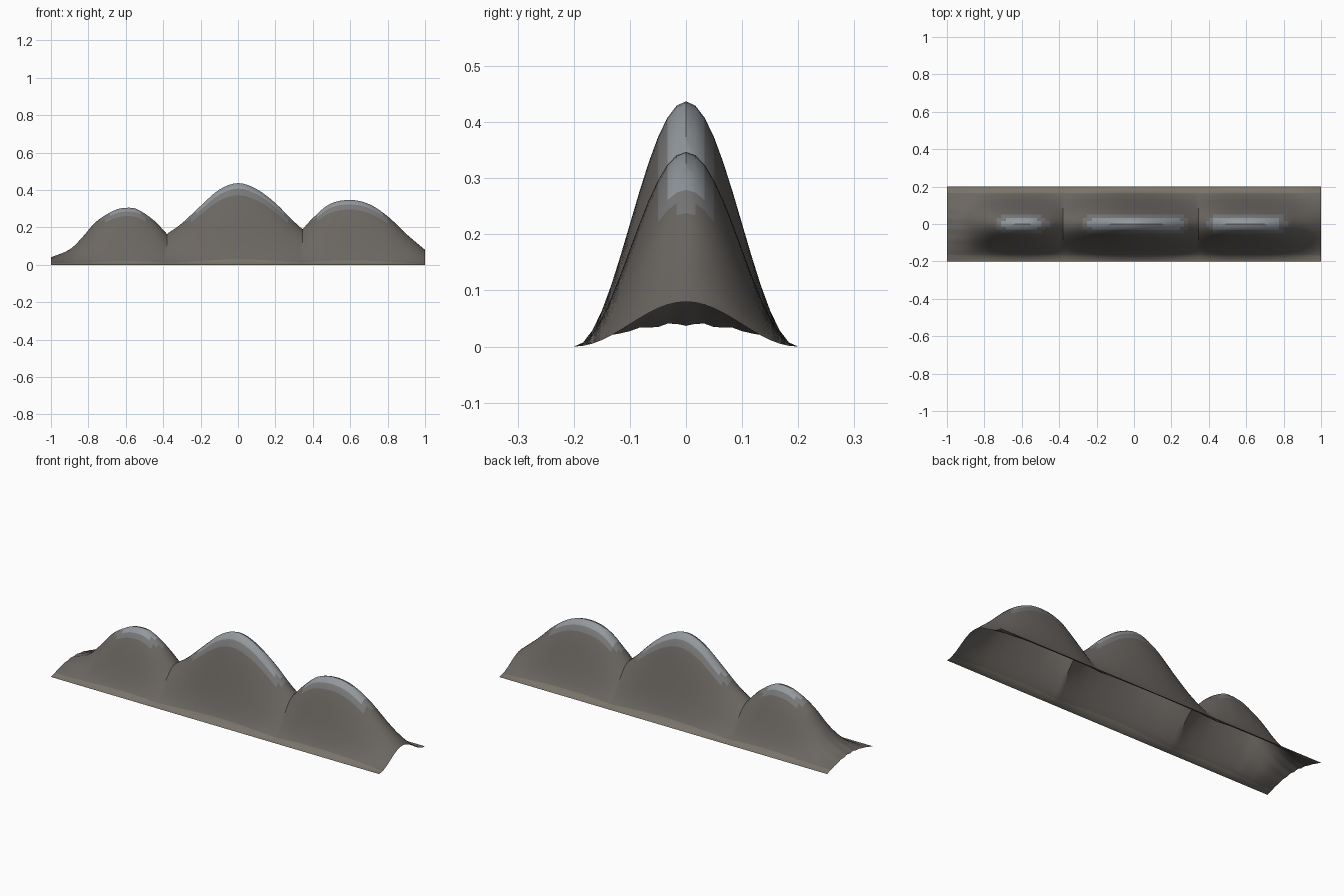
import bpy, bmesh, math

if "Cube" in bpy.data.objects:
    bpy.data.objects.remove(bpy.data.objects["Cube"])

# Ridge line (x, z) of each hill; neighbours meet in a sharp valley
HILLS = [
    [(-1, .04), (-.9, .083), (-.83, .15), (-.76, .23), (-.66, .292), (-.6, .305),
     (-.54, .298), (-.45, .238), (-.38, .165)],
    [(-.38, .165), (-.3, .222), (-.2, .315), (-.1, .402), (0, .437), (.1, .405),
     (.2, .33), (.29, .24), (.345, .19)],
    [(.345, .19), (.4, .25), (.49, .325), (.6, .347), (.7, .325), (.8, .26),
     (.9, .165), (1, .08)],
]
WIDTH, ROWS, STEPS = 0.4, 24, 4


def smooth_line(pts):
    """Curve through the points, with tangents taken from the neighbours."""
    def slope(i):
        a, b = pts[max(i - 1, 0)], pts[min(i + 1, len(pts) - 1)]
        return (b[1] - a[1]) / (b[0] - a[0])
    out = []
    for i in range(len(pts) - 1):
        (x0, z0), (x1, z1) = pts[i], pts[i + 1]
        d = x1 - x0
        for k in range(STEPS):
            t = k / STEPS
            z = ((2*t**3 - 3*t**2 + 1) * z0 + (t**3 - 2*t**2 + t) * d * slope(i)
                 + (3*t**2 - 2*t**3) * z1 + (t**3 - t**2) * d * slope(i + 1))
            out.append((x0 + d * t, z))
    return out


ridge = [p for hill in HILLS for p in smooth_line(hill)] + [HILLS[-1][-1]]


def height(x, y, top):
    """Bell-shaped cross-section, flatter and lumpy towards the left end."""
    bell = 0.5 + 0.5 * math.cos(2 * math.pi * y / WIDTH)
    end = max(0, (-x - 0.8) / 0.2)
    return top * bell ** (1 - 0.5 * end) - 0.003 * end * bell * math.cos(y * 115)


def material(name, *rgb):
    m = bpy.data.materials.new(name)
    m.diffuse_color = (*rgb, 1)
    m.use_nodes = True
    m.node_tree.nodes["Principled BSDF"].inputs["Base Color"].default_value = m.diffuse_color
    return m


def tone(c):
    """Earthy foot, dark slopes, pale crest."""
    if abs(c.y) > 0.165:
        return 1
    if c.z > 0.24 and abs(c.y) < 0.052:
        return 3 if abs(c.y) < 0.034 and c.z > 0.27 else 2
    return 0


# Hill range: one open sheet
bm = bmesh.new()
cols = []
for x, top in ridge:
    col = []
    for j in range(ROWS + 1):
        y = WIDTH * (j / ROWS - 0.5)
        col.append(bm.verts.new((x, y, max(0, height(x, y, top)))))
    cols.append(col)
for a, b in zip(cols, cols[1:]):
    for j in range(ROWS):
        f = bm.faces.new((a[j], b[j], b[j + 1], a[j + 1]))
        f.material_index = tone(f.calc_center_median())
mesh = bpy.data.meshes.new("hill_range")
bm.to_mesh(mesh)
bm.free()
for m in (material("slope_rock", .145, .132, .12), material("foot_earth", .19, .175, .145),
          material("upper_rock", .19, .19, .19), material("crest_rock", .29, .315, .335)):
    mesh.materials.append(m)
obj = bpy.data.objects.new("hill_range", mesh)
bpy.context.collection.objects.link(obj)
bpy.context.view_layer.objects.active = obj
obj.select_set(True)
bpy.ops.object.shade_smooth_by_angle(angle=math.radians(30))
